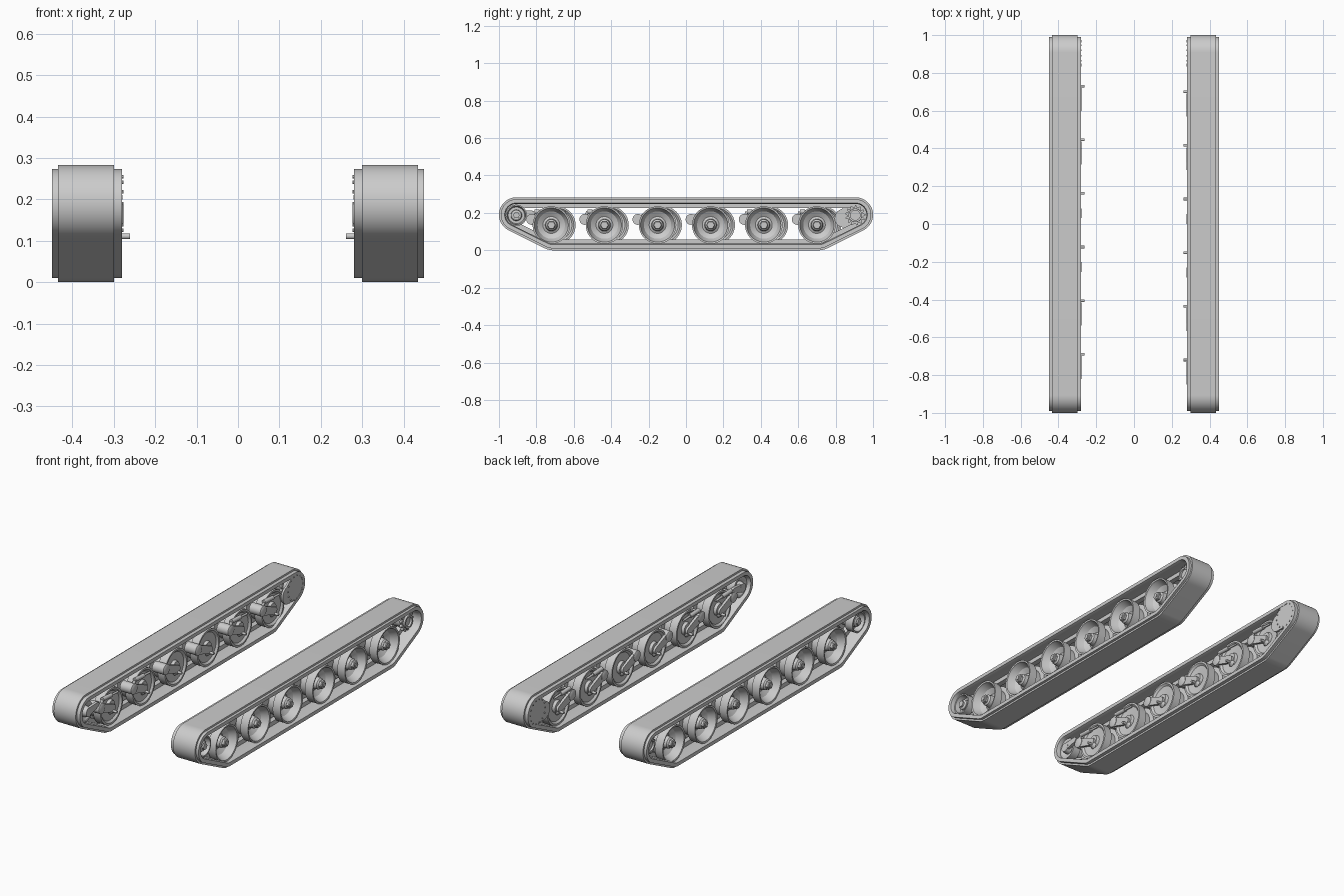
import bpy, bmesh, math
from mathutils import Vector

cube = bpy.data.objects.get("Cube")
if cube:
    bpy.data.objects.remove(cube, do_unlink=True)

grey = bpy.data.materials.new("track_grey")
grey.use_nodes = True
COLOUR = (0.6, 0.6, 0.6, 1)
grey.diffuse_color = COLOUR
grey.node_tree.nodes["Principled BSDF"].inputs["Base Color"].default_value = COLOUR


def finish(name, bm):
    bmesh.ops.recalc_face_normals(bm, faces=bm.faces)
    mesh = bpy.data.meshes.new(name)
    bm.to_mesh(mesh)
    bm.free()
    mesh.materials.append(grey)
    mesh.shade_smooth()
    mesh.set_sharp_from_angle(angle=math.radians(30))
    obj = bpy.data.objects.new(name, mesh)
    bpy.context.collection.objects.link(obj)
    return obj


def skin(bm, rings, closed=False):
    """Join rings of equal length with quads; cap the ends unless closed."""
    rings = [[bm.verts.new(p) for p in ring] for ring in rings]
    n = len(rings[0])
    pairs = list(zip(rings, rings[1:]))
    if closed:
        pairs.append((rings[-1], rings[0]))
    else:
        bm.faces.new(rings[0])
        bm.faces.new(rings[-1])
    for a, b in pairs:
        for i in range(n):
            j = (i + 1) % n
            bm.faces.new((a[i], a[j], b[j], b[i]))


def circle(y, z, r, n):
    return [(y + r * math.cos(math.tau * i / n), z + r * math.sin(math.tau * i / n))
            for i in range(n)]


def lathe(name, side, y, z, profile, n=40):
    """Turn (x, radius) pairs about an axis parallel to x."""
    bm = bmesh.new()
    skin(bm, [[(side * x, a, b) for a, b in circle(y, z, r, n)] for x, r in profile])
    return finish(name, bm)


def prism(name, side, outline, x0, x1):
    bm = bmesh.new()
    skin(bm, [[(side * x, y, z) for y, z in outline] for x in (x0, x1)])
    return finish(name, bm)


def capsule(a, b, ra, rb, n=12):
    """Outline of a link with round ends."""
    ang = math.atan2(b[1] - a[1], b[0] - a[0])
    pts = []
    for (y, z), r, start in ((b, rb, ang - math.pi / 2), (a, ra, ang + math.pi / 2)):
        for i in range(n + 1):
            t = start + math.pi * i / n
            pts.append((y + r * math.cos(t), z + r * math.sin(t)))
    return pts


def rod(name, side, x, a, b, r):
    """Round bar between two (y, z) points."""
    bm = bmesh.new()
    a, b = Vector((side * x, *a)), Vector((side * x, *b))
    rot = (b - a).to_track_quat('Z', 'Y').to_matrix().to_4x4()
    rot.translation = (a + b) / 2
    bmesh.ops.create_cone(bm, cap_ends=True, segments=16, radius1=r, radius2=r,
                          depth=(b - a).length, matrix=rot)
    return finish(name, bm)


# Track path: rounded bottom corners and larger raised ends
LOW, LOW_R = Vector((0.71, 0.10)), 0.10
END, END_R = Vector((0.907, 0.19)), 0.093
gap = END - LOW
tangent = math.atan2(gap.y, gap.x) - math.acos((LOW_R - END_R) / gap.length)


def track_loop(inset):
    half = []
    for c, r, t0, t1, n in ((LOW, LOW_R, -math.pi / 2, tangent, 10),
                            (END, END_R, tangent, math.pi / 2, 28)):
        for i in range(n + 1):
            t = t0 + (t1 - t0) * i / n
            half.append((c.x + (r - inset) * math.cos(t), c.y + (r - inset) * math.sin(t)))
    return half + [(-y, z) for y, z in reversed(half)]


# Belt section as (x, inset): stepped tread outside, guide ridge inside
SECTION = [(0.28, 0.01), (0.30, 0.01), (0.30, 0), (0.435, 0), (0.435, 0.01), (0.45, 0.01),
           (0.45, 0.03), (0.435, 0.035), (0.38, 0.035), (0.38, 0.058), (0.35, 0.058),
           (0.35, 0.035), (0.295, 0.035), (0.28, 0.03)]

# Dished double wheel with a central groove
WHEEL = [(0.42, 0.022), (0.412, 0.03), (0.385, 0.033), (0.378, 0.045), (0.395, 0.073),
         (0.425, 0.088), (0.435, 0.091), (0.437, 0.1), (0.39, 0.1), (0.386, 0.075),
         (0.344, 0.075), (0.34, 0.1), (0.295, 0.1), (0.295, 0.09), (0.305, 0.08),
         (0.31, 0.035), (0.295, 0.03)]
IDLER = [(0.425, 0.02), (0.42, 0.028), (0.40, 0.03), (0.40, 0.044), (0.43, 0.05),
         (0.43, 0.057), (0.385, 0.057), (0.385, 0.034), (0.345, 0.034), (0.345, 0.057),
         (0.30, 0.057), (0.30, 0.045), (0.31, 0.03), (0.282, 0.025)]
WHEEL_Z, END_Z = 0.135, 0.187

for side, label, shift in ((1, "left", 0.0), (-1, "right", 0.03)):
    # Belt
    bm = bmesh.new()
    skin(bm, [[(side * x, y, z) for y, z in track_loop(d)] for x, d in SECTION], closed=True)
    finish(f"{label}_track_belt", bm)

    # Road wheels with their suspension
    for k in range(6):
        y = -0.72 + 0.284 * k + shift
        tag = f"{label}_{k + 1}"
        lathe(f"road_wheel_{tag}", side, y, WHEEL_Z, WHEEL, 48)
        lathe(f"wheel_nut_{tag}", side, y, WHEEL_Z, [(0.415, 0.024), (0.432, 0.024), (0.436, 0.02)], 6)
        lathe(f"wheel_cap_{tag}", side, y, WHEEL_Z, [(0.43, 0.011), (0.44, 0.011)], 16)
        pivot = (y - 0.105, 0.165)
        prism(f"swing_arm_{tag}", side, capsule(pivot, (y, 0.127), 0.024, 0.02), 0.283, 0.298)
        lathe(f"arm_pivot_{tag}", side, *pivot, [(0.277, 0.022), (0.281, 0.029), (0.35, 0.029)], 24)
        lathe(f"arm_pin_{tag}", side, y, 0.111,
              [(0.261, 0.007), (0.283, 0.007), (0.284, 0.012), (0.30, 0.022)], 16)
        # Dampers on the outer wheel pairs
        if k not in (2, 3):
            rod(f"damper_body_{tag}", side, 0.29, (y - 0.09, 0.207), (y - 0.01, 0.203), 0.011)
            rod(f"damper_rod_{tag}", side, 0.29, (y - 0.01, 0.203), (y + 0.045, 0.2), 0.006)
            rod(f"damper_link_{tag}", side, 0.29, (y - 0.09, 0.207), pivot, 0.008)

    # Front idler
    lathe(f"{label}_idler", side, -0.907, END_Z, IDLER)
    lathe(f"{label}_idler_nut", side, -0.907, END_Z, [(0.42, 0.018), (0.434, 0.018)], 6)
    prism(f"{label}_idler_arm", side, capsule((-0.907, END_Z), (-0.83, 0.2), 0.022, 0.014), 0.283, 0.298)

    # Rear toothed drive wheel
    teeth = 13
    outline = []
    for i in range(teeth * 4):
        r = 0.054 if i % 4 < 2 else 0.043
        t = math.tau * i / (teeth * 4)
        outline.append((0.905 + r * math.cos(t), END_Z + r * math.sin(t)))
    for n, x in enumerate((0.33, 0.395)):
        prism(f"{label}_sprocket_{n + 1}", side, outline, x, x + 0.014)
    lathe(f"{label}_sprocket_hub", side, 0.905, END_Z,
          [(0.40, 0.022), (0.40, 0.026), (0.42, 0.026), (0.42, 0.036), (0.30, 0.04)])

    # Drive housing with a ring of bolts
    prism(f"{label}_drive_housing", side, capsule((0.845, 0.172), (0.905, 0.19), 0.05, 0.078, 20),
          0.281, 0.292)
    for i in range(14):
        t = math.tau * i / 14
        lathe(f"{label}_housing_bolt_{i + 1}", side, 0.905 + 0.066 * math.cos(t),
              0.19 + 0.066 * math.sin(t), [(0.277, 0.004), (0.285, 0.004)], 8)
